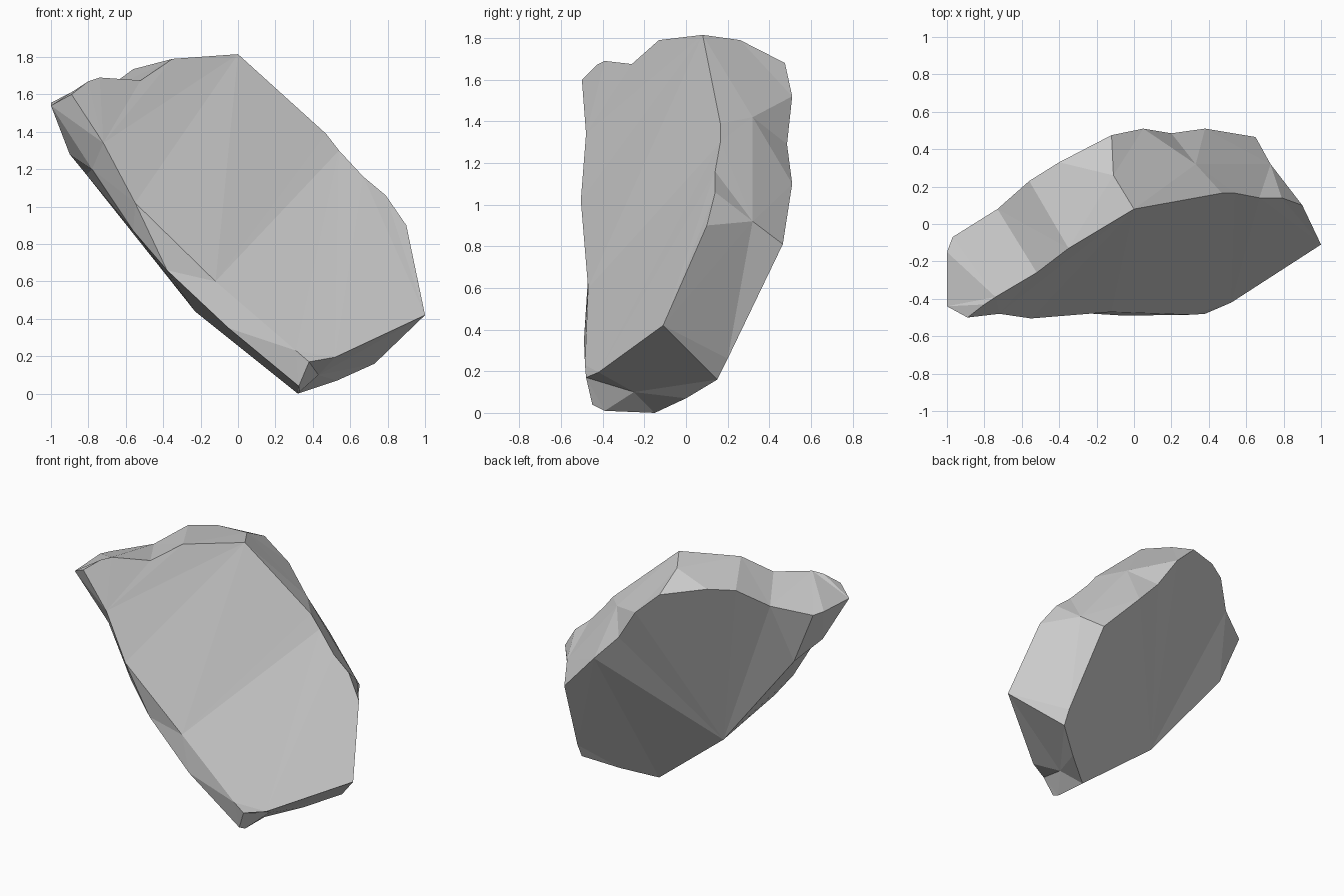
import bpy, bmesh

if "Cube" in bpy.data.objects:
    bpy.data.objects.remove(bpy.data.objects["Cube"])

# outline of the broad front face, clockwise from its highest corner
FRONT = [(0, .08, 1.815), (.47, .165, 1.39), (.54, .165, 1.3), (.67, .14, 1.16),
         (.79, .14, 1.06), (.9, .1, .9), (1, -.11, .42), (.52, -.42, .195),
         (.38, -.48, .17), (.31, -.485, .23), (-.12, -.47, .6), (-.55, -.505, 1.02),
         (-.72, -.48, 1.34), (-.89, -.5, 1.6), (-.8, -.43, 1.67), (-.74, -.39, 1.69),
         (-.52, -.26, 1.675), (-.35, -.13, 1.79)]
# outline of the broad back face, same direction
BACK = [(-.12, .475, 1.68), (.05, .51, 1.52), (.2, .485, 1.29), (.38, .51, 1.1),
        (.65, .465, .81), (.73, .2, .26), (.73, .15, .16), (.53, 0, .07),
        (.32, -.15, 0), (-.23, -.1, .44), (-.81, -.08, 1.17), (-.9, -.28, 1.28),
        (-1, -.44, 1.54), (-1, -.15, 1.555), (-.97, -.07, 1.55), (-.73, .08, 1.61),
        (-.56, .23, 1.735), (-.4, .33, 1.74)]
# ridge around the rim; it merges with an outline where the rim is one facet wide
RIDGE = [(-.11, .26, 1.79), (.33, .32, 1.42), (.73, .32, .92), FRONT[6],
         (.43, -.25, .1), (.33, -.39, .01), (.325, -.45, .04), (-.05, -.49, .35),
         (-.38, -.47, .66), (-.56, -.43, .87), (-.78, -.37, 1.2)] + BACK[12:]

bm = bmesh.new()
made = {}


def ring(points):
    """Vertices for an outline, shared wherever two outlines meet."""
    for p in points:
        if p not in made:
            made[p] = bm.verts.new(p)
    return [made[p] for p in points]


def cap(loop, folds):
    """Fill an outline and crease it between index pairs."""
    bm.faces.new(loop)
    for a, b in folds:
        va, vb = loop[a], loop[b]
        face = next(f for f in va.link_faces if vb in f.verts)
        bmesh.utils.face_split(face, va, vb)


def bridge(r1, r2):
    """Join two outlines, always stepping along the shorter diagonal."""
    i = j = 0
    n1, n2 = len(r1), len(r2)
    while i < n1 or j < n2:
        a, b = r1[i % n1], r2[j % n2]
        a2, b2 = r1[(i + 1) % n1], r2[(j + 1) % n2]
        step1 = j == n2 or (i < n1 and (a2.co - b.co).length < (a.co - b2.co).length)
        tri = (a, b, a2) if step1 else (a, b, b2)
        if len(set(tri)) == 3 and bm.faces.get(tri) is None:
            bm.faces.new(tri)
        i, j = (i + 1, j) if step1 else (i, j + 1)


front, ridge, back = ring(FRONT), ring(RIDGE), ring(BACK)

# broad faces with their shallow creases
cap(front, [(0, 12), (2, 10)])
cap(back, [(3, 9), (10, 15)])

# chipped rim
bridge(front, ridge)
bridge(ridge, back)

bmesh.ops.triangulate(bm, faces=bm.faces[:])
bmesh.ops.recalc_face_normals(bm, faces=bm.faces[:])
mesh = bpy.data.meshes.new("rock")
bm.to_mesh(mesh)
bm.free()
rock = bpy.data.objects.new("rock", mesh)
bpy.context.collection.objects.link(rock)
